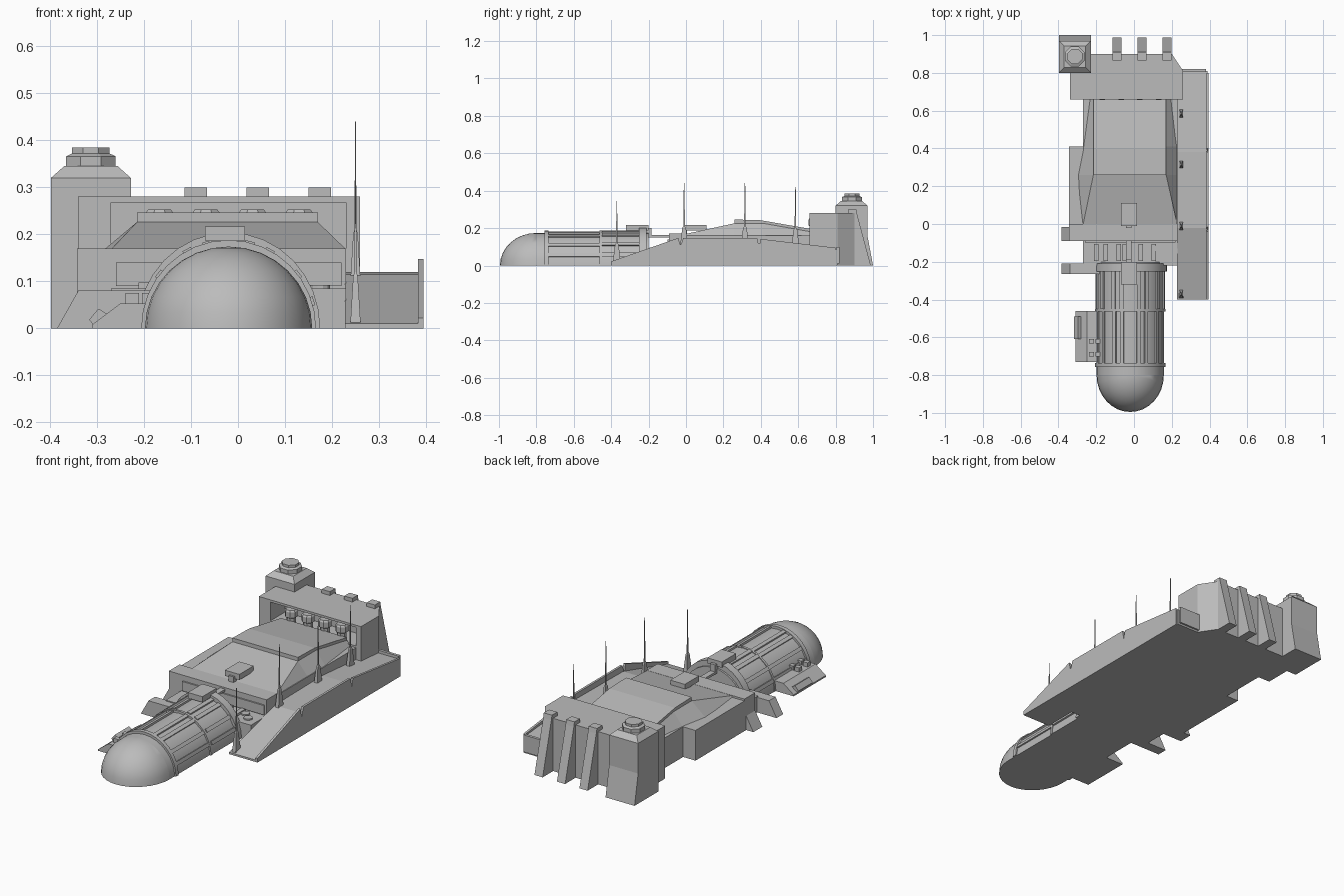
import bpy, bmesh, math
from mathutils import Vector

old = bpy.data.objects.get("Cube")
if old:
    bpy.data.objects.remove(old)

grey = bpy.data.materials.new("hull grey")
grey.use_nodes = True
grey.diffuse_color = (0.5, 0.5, 0.5, 1)
grey.node_tree.nodes["Principled BSDF"].inputs["Base Color"].default_value = (0.5, 0.5, 0.5, 1)


def finish(bm, name, smooth=False):
    bmesh.ops.recalc_face_normals(bm, faces=bm.faces)
    mesh = bpy.data.meshes.new(name)
    bm.to_mesh(mesh)
    bm.free()
    mesh.materials.append(grey)
    obj = bpy.data.objects.new(name, mesh)
    bpy.context.collection.objects.link(obj)
    if smooth:
        bpy.ops.object.select_all(action='DESELECT')
        obj.select_set(True)
        bpy.context.view_layer.objects.active = obj
        bpy.ops.object.shade_smooth_by_angle(angle=math.radians(35))
    return obj


def loft(name, rings, smooth=False):
    """Skin a stack of matching closed rings and cap both ends."""
    bm = bmesh.new()
    loops = [[bm.verts.new(p) for p in ring] for ring in rings]
    n = len(loops[0])
    for a, b in zip(loops, loops[1:]):
        for i in range(n):
            j = (i + 1) % n
            bm.faces.new((a[i], a[j], b[j], b[i]))
    bm.faces.new(loops[0])
    bm.faces.new(loops[-1])
    return finish(bm, name, smooth)


def prism(name, axis, lo, hi, profile, smooth=False):
    """Extrude a 2D profile along an axis; the other axes keep xyz order."""
    def place(p, t):
        v = list(p)
        v.insert("xyz".index(axis), t)
        return v
    return loft(name, [[place(p, t) for p in profile] for t in (lo, hi)], smooth)


def box(name, x0, x1, y0, y1, z0, z1):
    return prism(name, "z", z0, z1, [(x0, y0), (x1, y0), (x1, y1), (x0, y1)])


def rect(x0, x1, y0, y1, z):
    return [(x0, y0, z), (x1, y0, z), (x1, y1, z), (x0, y1, z)]


def disc(cx, cy, r, z, sides=8):
    turn = [2 * math.pi * (i + 0.5) / sides for i in range(sides)]
    return [(cx + r * math.cos(a), cy + r * math.sin(a), z) for a in turn]


def arch(rx, rz, steps=16):
    return [(CX + rx * math.cos(math.pi * i / steps), rz * math.sin(math.pi * i / steps))
            for i in range(steps + 1)]


CX = -0.02

# Vaulted nose: tunnel, rounded end and hoops
prism("tunnel", "y", -0.8, -0.2, arch(0.178, 0.174), True)
prism("tunnel_rear_sleeve", "y", -0.46, -0.24, arch(0.183, 0.182), True)
for name, y0, y1, rx, rz in (("front_hoop", -0.757, -0.735, 0.186, 0.188),
                             ("middle_hoop", -0.463, -0.45, 0.186, 0.186),
                             ("rear_hoop", -0.252, -0.21, 0.195, 0.204)):
    prism(name, "y", y0, y1, arch(rx, rz), True)

bm = bmesh.new()
bmesh.ops.create_uvsphere(bm, u_segments=32, v_segments=16, radius=1)
for cut, side in (((0, 0, 0), (0, 0, -1)), ((0, 0, 0), (0, 1, 0))):
    bmesh.ops.bisect_plane(bm, geom=bm.verts[:] + bm.edges[:] + bm.faces[:],
                           plane_co=cut, plane_no=side, clear_outer=True)
    bmesh.ops.holes_fill(bm, edges=[e for e in bm.edges if e.is_boundary])
for v in bm.verts:
    v.co = Vector((CX + 0.178 * v.co.x, -0.8 + 0.195 * v.co.y, 0.174 * v.co.z))
finish(bm, "rounded_nose", True)

# Raised strips lying on the vault
for y0, y1, base in ((-0.735, -0.463, 0.178), (-0.45, -0.252, 0.185)):
    for deg in (18, 38, 62, 76, 104, 118, 142, 162):
        pts = []
        for r, d in ((base - 0.004, -3), (base + 0.006, -3), (base + 0.006, 3), (base - 0.004, 3)):
            a = math.radians(deg + d)
            pts.append((CX + r * math.cos(a), r * math.sin(a)))
        prism("vault_strip", "y", y0, y1, pts)

# Side airlock with sloped outer face
prism("side_airlock", "y", -0.73, -0.46,
      [(-0.31, 0), (-0.31, 0.008), (-0.25, 0.053), (-0.15, 0.053), (-0.15, 0)])
prism("airlock_hatch", "y", -0.61, -0.49,
      [(-0.305, 0.005), (-0.317, 0.018), (-0.297, 0.042), (-0.278, 0.03)])
for y in (-0.69, -0.62):
    for x in (-0.225, -0.19):
        box("airlock_valve", x - 0.014, x + 0.014, y - 0.012, y + 0.012, 0.05, 0.075)

# Connector deck with slats and hatches
box("connector_deck", -0.27, 0.23, -0.22, -0.07, 0, 0.085)
for x in (-0.2, -0.15, -0.08, -0.05, 0.035, 0.105):
    box("deck_slat", x - 0.012, x + 0.012, -0.195, -0.105, 0.08, 0.097)
for x, y in ((0.135, -0.13), (0.175, -0.165)):
    loft("deck_hatch", [disc(x, y, 0.022, z, 12) for z in (0.08, 0.092)])
for y0, y1 in ((-0.265, -0.21), (-0.09, -0.015)):
    prism("side_footing", "y", y0, y1,
          [(-0.385, 0), (-0.34, 0.08), (-0.17, 0.08), (-0.17, 0)])

# Overhead coupling
box("coupling_front", -0.07, 0.015, -0.32, -0.2, 0.187, 0.217)
box("coupling_rear", -0.07, 0.015, -0.01, 0.11, 0.187, 0.217)
box("coupling_bar", -0.042, -0.012, -0.21, -0.01, 0.15, 0.162)
for y in (-0.21, -0.02):
    box("coupling_post", -0.042, -0.012, y, y + 0.025, 0.15, 0.2)

# Main hall and its tapering roof
box("hall", -0.27, 0.23, -0.09, 0.7, 0, 0.16)
box("hall_left_wing", -0.343, -0.2, -0.09, 0.41, 0, 0.16)
box("hall_front_panel", -0.26, 0.22, -0.098, -0.09, 0.09, 0.14)
box("roof_rim", -0.343, 0.23, -0.09, 0.0, 0.15, 0.17)
loft("roof", [[(-a, y, 0.155), (b, y, 0.155), (d, y, z), (-c, y, z)]
              for y, a, b, c, d, z in ((-0.005, 0.27, 0.23, 0.27, 0.23, 0.168),
                                       (0.26, 0.3, 0.23, 0.215, 0.17, 0.226),
                                       (0.41, 0.27, 0.23, 0.215, 0.17, 0.226),
                                       (0.67, 0.235, 0.2, 0.215, 0.17, 0.18))])
prism("roof_slab", "x", -0.215, 0.17,
      [(0.26, 0.17), (0.26, 0.246), (0.4, 0.242), (0.67, 0.195), (0.67, 0.16)])

# Rear block with a recessed bay
rear = prism("rear_block", "z", 0, 0.28,
             [(-0.34, 0.66), (0.26, 0.66), (0.26, 0.81), (0.2, 0.9), (-0.34, 0.9)])
cutter = box("bay_cutter", -0.27, 0.23, 0.6, 0.78, 0.17, 0.268)
cutter.hide_render = True
cutter.hide_viewport = True
cut = rear.modifiers.new("bay", 'BOOLEAN')
cut.operation = 'DIFFERENCE'
cut.solver = 'EXACT'
cut.object = cutter
for i in range(4):
    x = -0.167 + 0.099 * i
    loft("bay_vent", [disc(x, 0.685, r, z) for r, z in
                      ((0.024, 0.165), (0.024, 0.21), (0.032, 0.215), (0.032, 0.245), (0.026, 0.253))])
for x in (-0.09, 0.042, 0.174):
    prism("rear_buttress", "x", x - 0.024, x + 0.024,
          [(0.865, 0), (0.865, 0.3), (0.91, 0.3), (0.915, 0.275), (0.988, 0)])

# Corner tower with stepped cap
loft("tower", [rect(-0.398, -0.228, 0.8, 1.0, 0), rect(-0.398, -0.228, 0.8, 0.97, 0.16),
               rect(-0.398, -0.228, 0.8, 0.97, 0.32), rect(-0.37, -0.256, 0.828, 0.942, 0.345)])
loft("tower_cap", [disc(-0.313, 0.887, r, z) for r, z in
                   ((0.057, 0.343), (0.057, 0.366), (0.043, 0.372), (0.043, 0.385))])

# Side ramp: deck, outer parapet panels and end plate
prism("ramp_deck", "x", 0.228, 0.388,
      [(-0.4, 0), (-0.4, 0.01), (-0.02, 0.115), (0.38, 0.12), (0.81, 0.085), (0.81, 0)])
for pts in ([(-0.4, 0), (-0.4, 0.022), (-0.04, 0.148), (-0.03, 0.1), (-0.03, 0)],
            [(-0.03, 0), (-0.03, 0.1), (-0.015, 0.148), (0.38, 0.148), (0.39, 0.1), (0.39, 0)],
            [(0.39, 0), (0.39, 0.1), (0.4, 0.142), (0.8, 0.095), (0.8, 0)]):
    prism("ramp_parapet", "x", 0.383, 0.395, pts)
box("ramp_end_plate", 0.255, 0.38, 0.805, 0.82, 0.01, 0.1)

# Antennas along the ramp's inner edge
for y, z0, tip in ((-0.37, 0.01, 0.345), (-0.01, 0.1, 0.44), (0.315, 0.1, 0.44), (0.585, 0.09, 0.42)):
    loft("antenna", [rect(0.25 - r, 0.25 + r, y - 2 * r, y + 2 * r, z) for r, z in
                     ((0.011, z0), (0.005, z0 + 0.1), (0.0022, z0 + 0.11), (0.0008, tip))])
